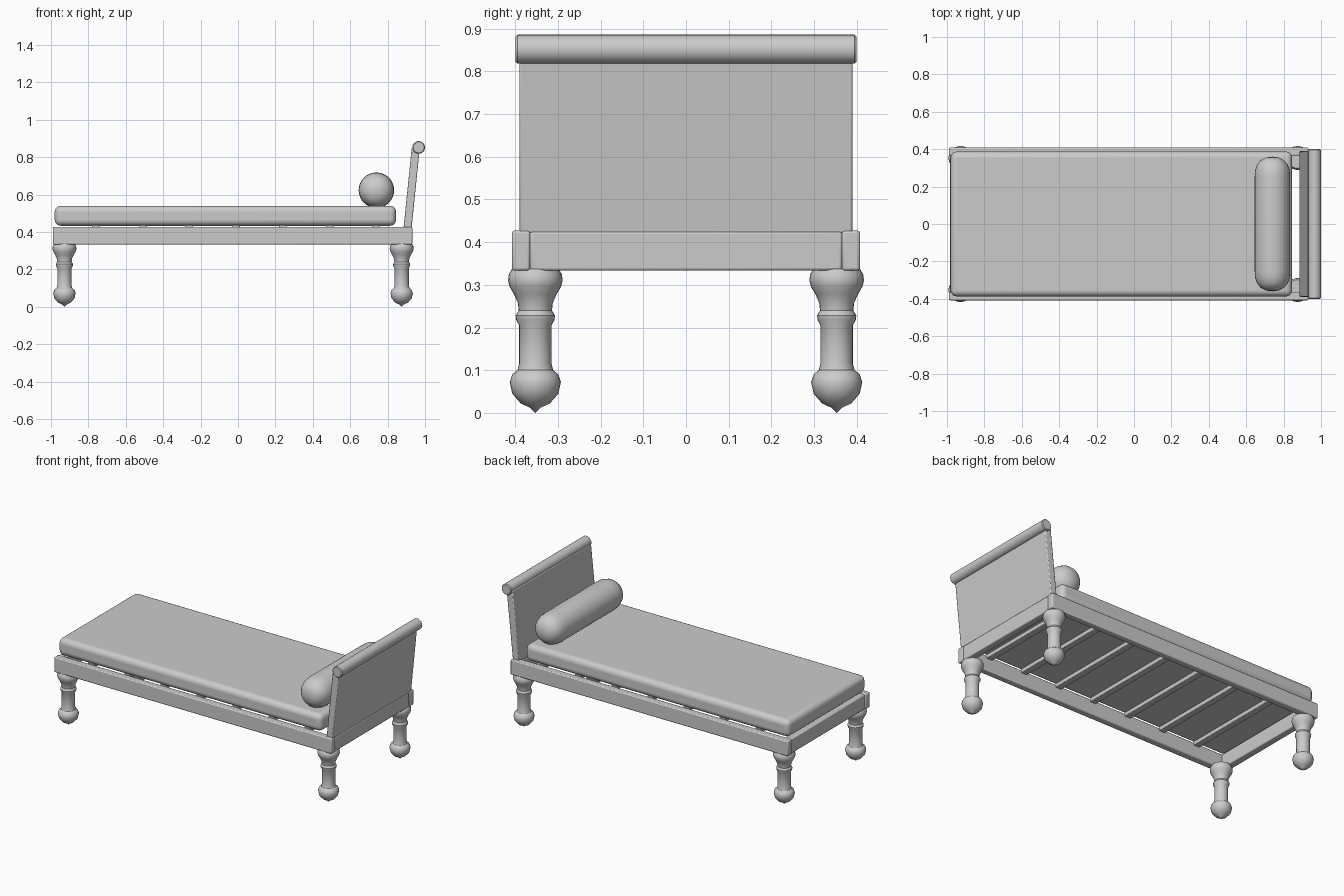
import bpy, bmesh, math
from mathutils import Matrix

if "Cube" in bpy.data.objects:
    bpy.data.objects.remove(bpy.data.objects["Cube"])


def finish(name, bm, bevel=0.0, segments=2, angle=35):
    bmesh.ops.recalc_face_normals(bm, faces=bm.faces[:])
    mesh = bpy.data.meshes.new(name)
    bm.to_mesh(mesh)
    bm.free()
    ob = bpy.data.objects.new(name, mesh)
    bpy.context.collection.objects.link(ob)
    if bevel:
        mod = ob.modifiers.new("Bevel", 'BEVEL')
        mod.width = bevel
        mod.segments = segments
    bpy.ops.object.select_all(action='DESELECT')
    bpy.context.view_layer.objects.active = ob
    ob.select_set(True)
    bpy.ops.object.shade_smooth_by_angle(angle=math.radians(angle))
    return ob


def box(name, x, y, z, bevel=0.0, segments=2):
    """Box from (min, max) ranges."""
    bm = bmesh.new()
    bmesh.ops.create_cube(bm, size=1)
    for v in bm.verts:
        v.co = [r[0] + (c + 0.5) * (r[1] - r[0]) for c, r in zip(v.co, (x, y, z))]
    return finish(name, bm, bevel, segments)


def lathe(name, profile, loc, steps=24, along_y=False):
    """Spin an (r, height) profile around z, optionally laid along y."""
    bm = bmesh.new()
    verts = [bm.verts.new((r, 0, h)) for r, h in profile]
    edges = [bm.edges.new(p) for p in zip(verts, verts[1:])]
    bmesh.ops.spin(bm, geom=verts + edges, axis=(0, 0, 1), cent=(0, 0, 0),
                   steps=steps, angle=2 * math.pi)
    bmesh.ops.remove_doubles(bm, verts=bm.verts[:], dist=1e-5)
    if along_y:
        bmesh.ops.rotate(bm, verts=bm.verts[:], matrix=Matrix.Rotation(math.pi / 2, 3, 'X'))
    ob = finish(name, bm)
    ob.location = loc
    return ob


# Turned legs
LEG = [(0, 0.0), (0.012, 0.012), (0.034, 0.022), (0.054, 0.045), (0.060, 0.072),
       (0.054, 0.09), (0.042, 0.1), (0.038, 0.115), (0.038, 0.205), (0.045, 0.218),
       (0.046, 0.228), (0.039, 0.24), (0.041, 0.258), (0.05, 0.278), (0.06, 0.295),
       (0.064, 0.31), (0.062, 0.325), (0.055, 0.337), (0, 0.337)]
for end, x in (("foot", -0.928), ("head", 0.875)):
    for side, y in (("front", -0.353), ("back", 0.353)):
        lathe(f"{end}_leg_{side}", LEG, (x, y, 0))

# Frame rails
for side, s in (("front", -1), ("back", 1)):
    box(f"side_rail_{side}", (-0.99, 0.932), sorted((0.365 * s, 0.408 * s)),
        (0.333, 0.427), 0.006)
box("foot_rail", (-0.985, -0.94), (-0.366, 0.366), (0.333, 0.425), 0.006)
box("head_rail", (0.885, 0.93), (-0.366, 0.366), (0.333, 0.425), 0.006)

# Slats under the mattress
for i in range(7):
    x = -0.76 + 0.25 * i
    box(f"slat_{i + 1}", (x - 0.02, x + 0.02), (-0.37, 0.37), (0.41, 0.436), 0.003)

# Mattress and bolster
box("mattress", (-0.98, 0.845), (-0.387, 0.387), (0.433, 0.54), 0.032, 5)
half = [(0.095, 0.25), (0.092, 0.287), (0.082, 0.317), (0.064, 0.34), (0.036, 0.355), (0, 0.36)]
lathe("bolster", [(r, -h) for r, h in reversed(half)] + half, (0.74, 0, 0.623), 32, True)

# Leaning headboard panel
panel = box("headboard", (0.885, 0.928), (-0.39, 0.39), (0.42, 0.85), 0.005)
for v in panel.data.vertices:
    if v.co.z > 0.6:
        v.co.x += 0.044

# Rounded rail capping the headboard
cap = [(0, -0.4), (0.029, -0.4), (0.034, -0.395), (0.034, 0.395), (0.029, 0.4), (0, 0.4)]
lathe("headboard_top_rail", cap, (0.966, 0, 0.852), 24, True)
